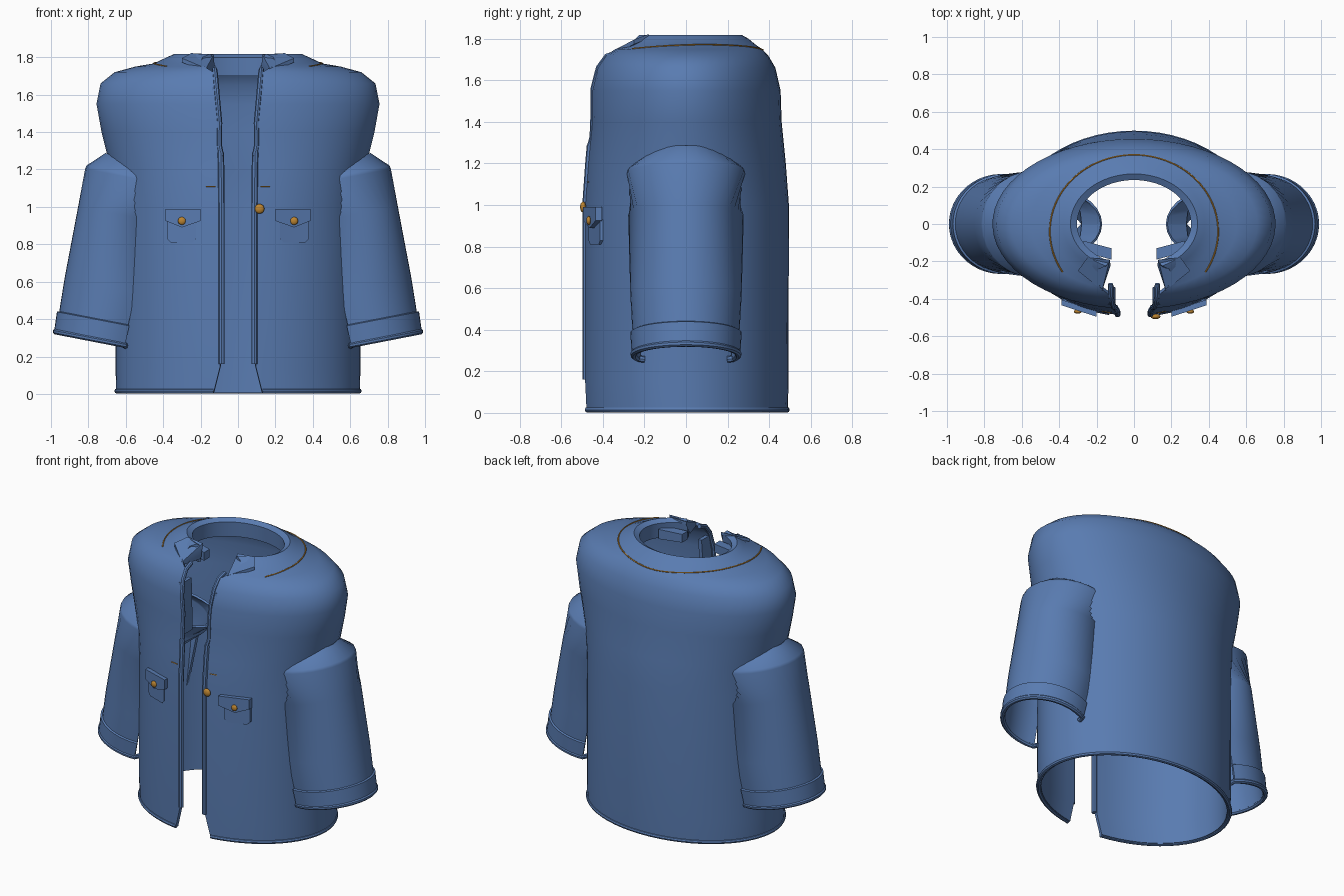
import bpy, bmesh, math
from mathutils import Vector
from mathutils.bvhtree import BVHTree

if "Cube" in bpy.data.objects:
    bpy.data.objects.remove(bpy.data.objects["Cube"])


def material(name, rgb):
    m = bpy.data.materials.new(name)
    m.diffuse_color = (*rgb, 1)
    m.use_nodes = True
    m.node_tree.nodes["Principled BSDF"].inputs["Base Color"].default_value = m.diffuse_color
    return m


DENIM = material("denim blue", (0.10, 0.20, 0.44))
GOLD = material("golden brown", (0.50, 0.23, 0.03))


def finish(ob, mat, solid=0, mirror=False, angle=40):
    """Thicken, mirror, turn into a mesh and shade one part."""
    bpy.context.collection.objects.link(ob)
    ob.data.materials.append(mat)
    if solid:
        s = ob.modifiers.new("thickness", 'SOLIDIFY')
        s.thickness, s.offset = solid, -1
    if mirror:
        ob.modifiers.new("mirror", 'MIRROR').use_mirror_merge = False
    bpy.ops.object.select_all(action='DESELECT')
    bpy.context.view_layer.objects.active = ob
    ob.select_set(True)
    bpy.ops.object.convert(target='MESH')
    ob = bpy.context.view_layer.objects.active
    bpy.ops.object.shade_smooth_by_angle(angle=math.radians(angle))
    return ob


def mesh_part(name, verts, faces, mat, **kw):
    me = bpy.data.meshes.new(name)
    me.from_pydata(verts, [], faces)
    return finish(bpy.data.objects.new(name, me), mat, **kw)


def loft(name, rings, mat, **kw):
    n = len(rings[0])
    faces = [(i * n + j, i * n + j + 1, (i + 1) * n + j + 1, (i + 1) * n + j)
             for i in range(len(rings) - 1) for j in range(n - 1)]
    return mesh_part(name, [p for r in rings for p in r], faces, mat, **kw)


def tube(name, pts, radius, mat, both=False):
    cu = bpy.data.curves.new(name, 'CURVE')
    cu.dimensions = '3D'
    cu.bevel_depth, cu.bevel_resolution, cu.use_fill_caps = radius, 2, True
    for side in ((1, -1) if both else (1,)):
        sp = cu.splines.new('POLY')
        sp.points.add(len(pts) - 1)
        for q, p in zip(sp.points, pts):
            q.co = (p[0] * side, p[1], p[2], 1)
    return finish(bpy.data.objects.new(name, cu), mat)


def plate(name, outline, depth, mat, mirror=True):
    """Prism from an outline, extended towards +y."""
    n = len(outline)
    back = [(x, y + depth, z) for x, y, z in outline]
    faces = [tuple(range(n)), tuple(range(2 * n - 1, n - 1, -1))]
    faces += [(i, i + n, (i + 1) % n + n, (i + 1) % n) for i in range(n)]
    return mesh_part(name, list(outline) + back, faces, mat, mirror=mirror, angle=30)


# Jacket body: height, half width, front depth, back depth, half opening
BODY = [(0.01, .652, .488, .490, .13), (0.15, .655, .49, .493, .095),
        (1.00, .655, .49, .495, .095), (1.20, .680, .475, .480, .095),
        (1.40, .730, .455, .460, .10), (1.55, .757, .455, .455, .11),
        (1.66, .735, .43, .430, .12), (1.72, .660, .39, .395, .13),
        (1.75, .550, .36, .365, .18), (1.767, .450, .31, .340, .20),
        (1.80, .380, .28, .300, .19), (1.818, .340, .25, .268, .15),
        (1.80, .305, .22, .235, .13), (1.70, .312, .23, .240, .13)]


def body_ring(z, ax, front, back, gap, n=56):
    a0 = math.asin(gap / ax)
    pts = []
    for j in range(n + 1):
        a = a0 + (2 * math.pi - 2 * a0) * j / n
        d = front if math.cos(a) > 0 else back
        pts.append((ax * math.sin(a), -d * math.cos(a), z))
    return pts


body = loft("jacket_body", [body_ring(*r) for r in BODY], DENIM, solid=0.022)
bm = bmesh.new()
bm.from_mesh(body.data)
tree = BVHTree.FromBMesh(bm)


def front_y(x, z):
    hit = tree.ray_cast(Vector((x, -2, z)), Vector((0, 1, 0)))[0]
    return hit.y if hit else -0.45


# Bottom hem roll
tube("bottom_hem", body_ring(0.015, .647, .483, .485, .13), 0.014, DENIM)

# Front plackets: wide lower strip, slimmer folded edge above
tube("front_placket", [(.088, -.482, z) for z in (.16, .6, 1.0)] + [(.09, -.468, 1.2), (.092, -.46, 1.29)],
     0.017, DENIM, both=True)
tube("upper_front_edge", [(.088, -.465, 1.27), (.10, -.45, 1.33), (.098, -.445, 1.45), (.108, -.445, 1.56),
                          (.117, -.42, 1.66), (.122, -.38, 1.715), (.125, -.32, 1.735)], 0.014, DENIM, both=True)
plate("upper_front_facing", [(.10, -.44, 1.30), (.125, -.44, 1.30), (.14, -.43, 1.64), (.115, -.43, 1.64)],
      0.10, DENIM)

# Collar points and inner stand tabs
top = [(.13, -.19, 1.815), (.125, -.22, 1.745), (.17, -.355, 1.74), (.30, -.25, 1.795), (.25, -.18, 1.822)]
low = [(x, y, z - 0.022) for x, y, z in top]
mesh_part("collar_point", top + low,
          [(0, 1, 2), (0, 2, 4), (2, 3, 4), (5, 7, 6), (5, 9, 7), (7, 9, 8)] +
          [(i, i + 5, (i + 1) % 5 + 5, (i + 1) % 5) for i in range(5)], DENIM, mirror=True, angle=30)
plate("collar_stand_tab", [(.12, -.19, 1.70), (.27, -.15, 1.70), (.27, -.15, 1.765), (.12, -.19, 1.755)],
      0.06, DENIM)

# Sleeves: tilted open tubes whose inner side is cut away against the body
V = Vector((.98, 0, .19))
UP = Vector((-.19, 0, .98))


def sleeve_ring(cx, cz, rv, ry, half, n=28):
    c = Vector((cx, 0, cz))
    h = math.radians(half)
    return [tuple(c + V * rv * math.cos(b) + Vector((0, ry * math.sin(b), 0)))
            for b in (-h + 2 * h * j / n for j in range(n + 1))]


loft("sleeve", [sleeve_ring(.71, .285, .268, .252, 113), sleeve_ring(.655, .57, .277, .268, 113),
                sleeve_ring(.58, .95, .28, .278, 113), sleeve_ring(.542, 1.15, .281, .284, 180),
                sleeve_ring(.539, 1.168, .277, .28, 180), sleeve_ring(.44, 1.235, .275, .19, 180)],
     DENIM, solid=0.014, mirror=True)
loft("sleeve_cuff", [sleeve_ring(.71, .285, .278, .262, 113), sleeve_ring(.69, .385, .284, .268, 113),
                     sleeve_ring(.689, .390, .272, .258, 113)], DENIM, solid=0.01, mirror=True)
hem = sleeve_ring(.71, .282, .270, .252, 113)
hook = [(x - .005, y * .86, z - .005) for x, y, z in (hem[0], hem[-1])]
tube("cuff_hem", [hook[0]] + hem + [hook[1]], 0.016, DENIM, both=True)

# Chest pockets: thin patch, pointed flap, stitched side line
patch = [(.225, .83), (.245, .81), (.36, .81), (.38, .83), (.38, .93), (.225, .93)]
plate("pocket_patch", [(x, -.474 + .36 * (x - .21), z) for x, z in patch], 0.02, DENIM)
flap = [(.20, .925), (.30, .89), (.388, .925), (.388, .99), (.20, .99)]
plate("pocket_flap", [(x, -.493 + .33 * (x - .21), z) for x, z in flap], 0.03, DENIM)


# Buttons
def button(name, loc, r, mirror):
    b = bmesh.new()
    bmesh.ops.create_uvsphere(b, u_segments=16, v_segments=10, radius=r)
    for v in b.verts:
        v.co.y *= 0.55
        v.co += Vector(loc)
    me = bpy.data.meshes.new(name)
    b.to_mesh(me)
    b.free()
    finish(bpy.data.objects.new(name, me), GOLD, mirror=mirror)


button("pocket_button", (.30, -.468, .925), .021, True)
button("front_button", (.115, -.495, .99), .026, False)

# Buttonhole stitches on the front
tube("buttonhole_stitch", [(x, front_y(x, 1.11) - .001, 1.11) for x in (.12, .145, .17)], .003, GOLD, both=True)

# Yoke stitch line laid over the shoulders
stitch = []
for j in range(61):
    a = math.radians(-122 + 244 * j / 60)
    x, y = .45 * math.sin(a), -.04 + .41 * math.cos(a)
    hit = tree.ray_cast(Vector((x, y, 3)), Vector((0, 0, -1)))[0]
    if hit:
        stitch.append((x, y, hit.z + .001))
tube("yoke_stitch", stitch, 0.004, GOLD)
bm.free()
